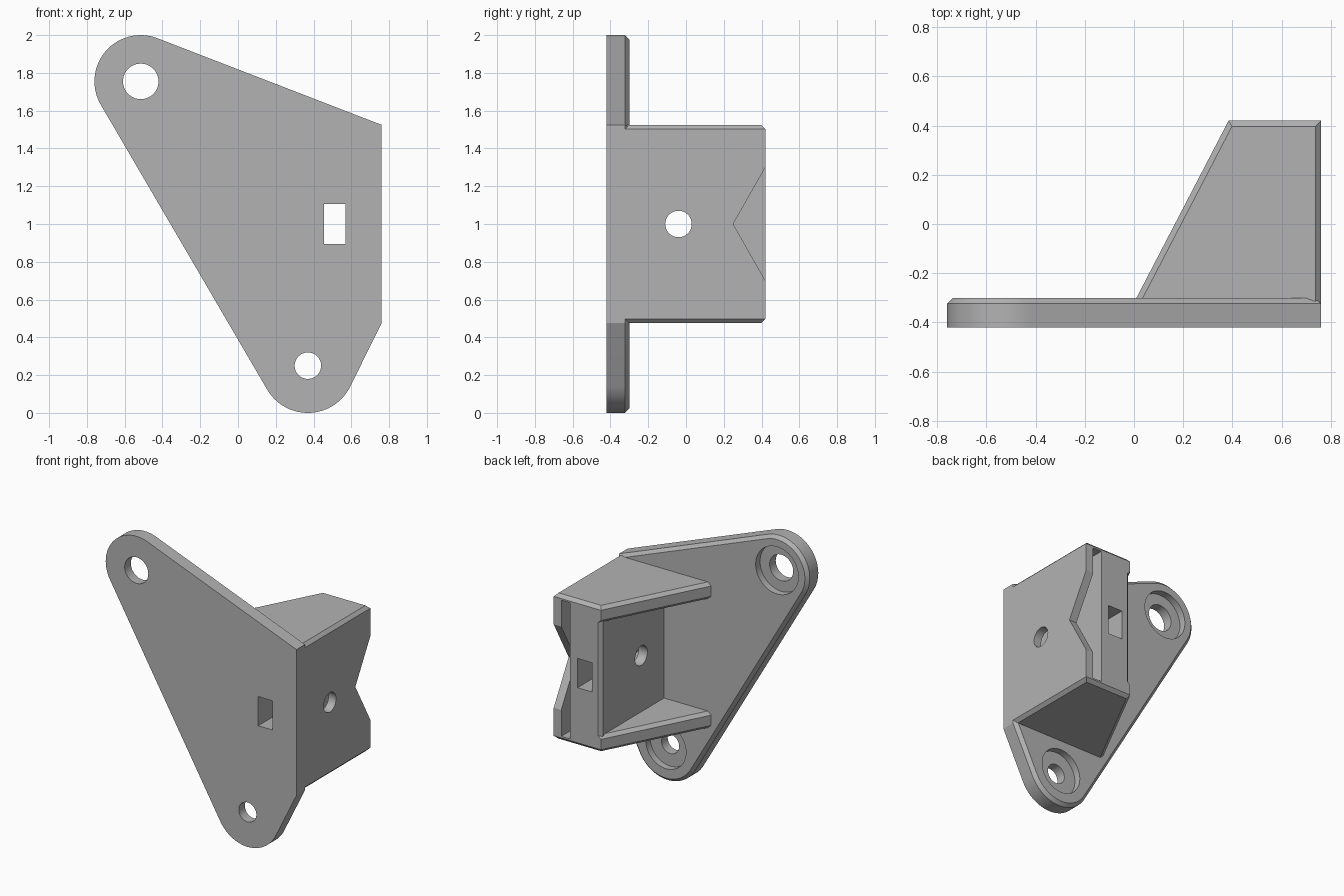
import bpy, bmesh, math
from mathutils import Matrix

if "Cube" in bpy.data.objects:
    bpy.data.objects.remove(bpy.data.objects["Cube"])

grey = bpy.data.materials.new("plain grey")
grey.use_nodes = True
colour = (0.45, 0.45, 0.45, 1)
grey.diffuse_color = colour
grey.node_tree.nodes["Principled BSDF"].inputs["Base Color"].default_value = colour

FRONT, BACK = -0.42, 0.42      # depth limits
PLATE = -0.30                  # rear face of the plate
CH = 0.023                     # chamfer size
SEGS = 96


def hull(name, points):
    """Convex solid around the given points."""
    bm = bmesh.new()
    for p in points:
        bm.verts.new(p)
    out = bmesh.ops.convex_hull(bm, input=bm.verts[:])
    spare = [v for v in bm.verts if not v.link_faces]
    bmesh.ops.delete(bm, geom=spare, context='VERTS')
    bmesh.ops.dissolve_limit(bm, angle_limit=0.005, verts=bm.verts[:], edges=bm.edges[:])
    bmesh.ops.recalc_face_normals(bm, faces=bm.faces[:])
    return finish(name, bm)


def finish(name, bm):
    mesh = bpy.data.meshes.new(name)
    bm.to_mesh(mesh)
    bm.free()
    mesh.materials.append(grey)
    ob = bpy.data.objects.new(name, mesh)
    bpy.context.collection.objects.link(ob)
    return ob


def box(name, x0, x1, y0, y1, z0, z1):
    return hull(name, [(x, y, z) for x in (x0, x1) for y in (y0, y1) for z in (z0, z1)])


def rod(name, centre, radius, length, axis):
    bm = bmesh.new()
    turn = Matrix.Rotation(math.pi / 2, 4, axis)
    bmesh.ops.create_cone(bm, cap_ends=True, segments=64, radius1=radius, radius2=radius,
                          depth=length, matrix=Matrix.Translation(centre) @ turn)
    return finish(name, bm)


def combine(target, other, operation):
    mod = target.modifiers.new(other.name, 'BOOLEAN')
    mod.operation = operation
    mod.solver = 'EXACT'
    mod.object = other
    bpy.context.view_layer.objects.active = target
    bpy.ops.object.modifier_apply(modifier=mod.name)
    bpy.data.objects.remove(other)


# Mounting plate: two rounded ears and a straight side, chamfered at the rear
EARS = ((-0.515, 1.755, 0.245), (0.37, 0.25, 0.25))


def plate_ring(y, inset, corners):
    pts = [(x, y, z) for x, z in corners]
    for cx, cz, r in EARS:
        for i in range(SEGS):
            a = math.tau * i / SEGS
            pts.append((cx + (r - inset) * math.cos(a), y, cz + (r - inset) * math.sin(a)))
    return pts


outer = ((0.76, 1.525), (0.76, 0.475))
inner = ((0.737, 1.509), (0.737, 0.481))
bracket = hull("mounting_bracket", plate_ring(FRONT, 0, outer)
               + plate_ring(PLATE - CH, 0, outer) + plate_ring(PLATE, CH, inner))

# Upright block, with a chamfered rear inner corner
profile = ((0.385, -0.36), (0.385, BACK - CH), (0.385 + CH, BACK), (0.76, BACK), (0.76, -0.36))
block = hull("upright_block", [(x, y, z) for x, y in profile for z in (0.5, 1.5)])
combine(bracket, block, 'UNION')


# Upper and lower gussets with a sloping edge
def gusset_ring(z, slope_inset, edge_inset):
    y1, x1 = BACK - edge_inset, 0.76 - edge_inset
    slope = lambda y: 0.01 + (y - PLATE) * 0.52 + slope_inset * 1.13
    return [(slope(-0.36), -0.36, z), (slope(y1), y1, z), (x1, y1, z), (x1, -0.36, z)]


rings = (gusset_ring(1.405, CH, 0) + gusset_ring(1.405 + CH, 0, 0)
         + gusset_ring(1.525 - CH, 0, 0) + gusset_ring(1.525, CH, CH))
for name, flip in (("upper_gusset", False), ("lower_gusset", True)):
    combine(bracket, hull(name, [(x, y, 2 - z if flip else z) for x, y, z in rings]), 'UNION')

# Openings: slot, notch in the outer wall, strap hole and cross hole
cutters = [
    box("slot", 0.63, 0.70, PLATE, 0.5, 0.51, 1.49),
    hull("notch", [(x, y, z) for x in (0.66, 0.8)
                   for y, z in ((0.25, 1), (0.454, 1.36), (0.454, 0.64))]),
    box("strap_hole", 0.455, 0.57, -0.5, 0.5, 0.895, 1.105),
    rod("cross_hole", (0.6, -0.04, 1), 0.07, 0.6, 'Y'),
]
# Screw holes with counterbores in the plate
for (cx, cz, _), hole, bore in zip(EARS, (0.094, 0.07), (0.17, 0.16)):
    cutters.append(rod("screw_hole", (cx, -0.36, cz), hole, 0.4, 'X'))
    cutters.append(rod("counterbore", (cx, PLATE + 0.05, cz), bore, 0.2, 'X'))
for cutter in cutters:
    combine(bracket, cutter, 'DIFFERENCE')

bpy.ops.object.select_all(action='DESELECT')
bracket.select_set(True)
bpy.context.view_layer.objects.active = bracket
bpy.ops.object.shade_smooth_by_angle(angle=math.radians(20))
